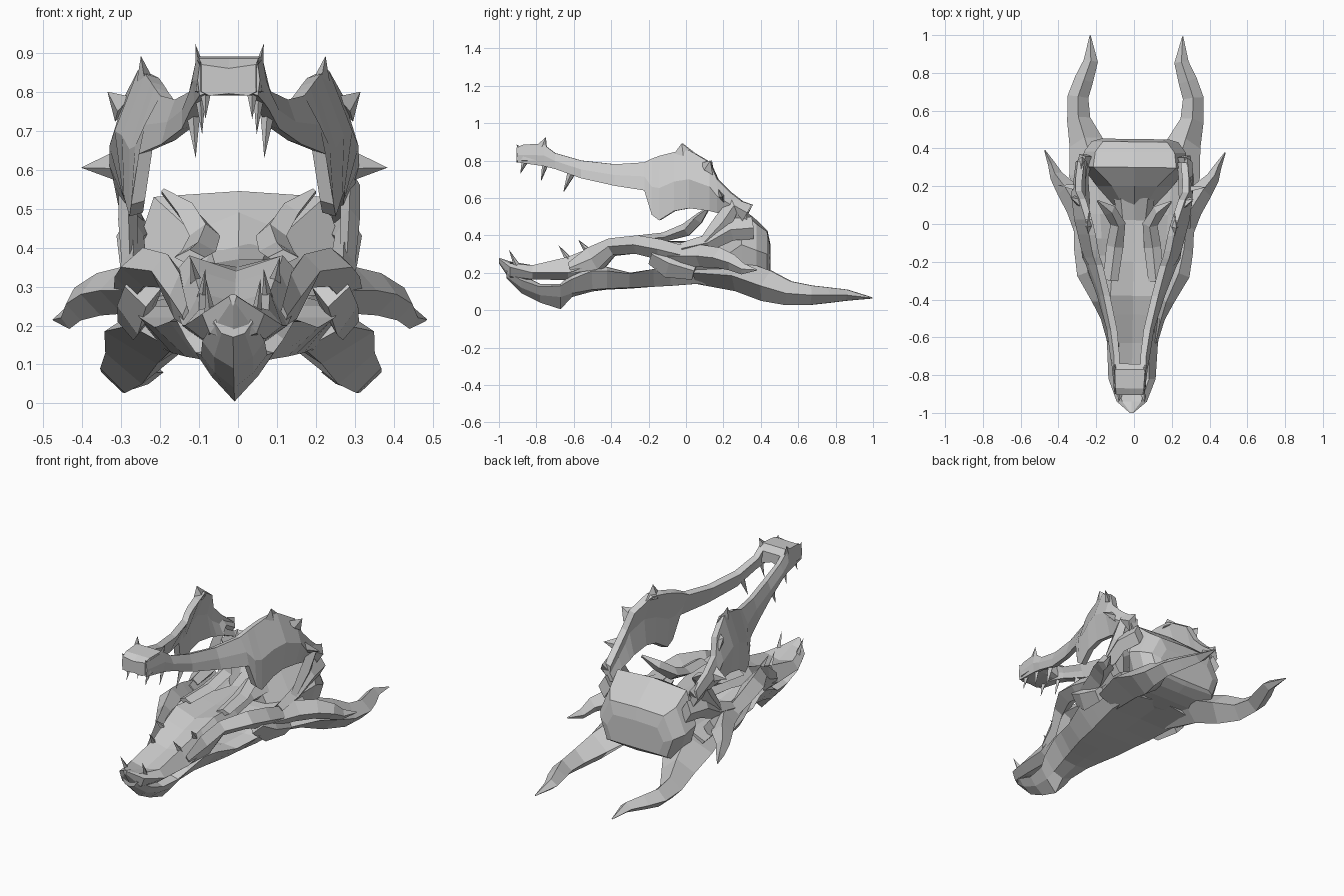
import bpy, bmesh
from mathutils import Vector

bone = bpy.data.materials.new("bone_grey")
bone.diffuse_color = (0.6, 0.6, 0.6, 1)
YAW = -0.013


def finish(name, bm, shift=0.0, mirror=True):
    bmesh.ops.recalc_face_normals(bm, faces=bm.faces)
    me = bpy.data.meshes.new(name)
    bm.to_mesh(me)
    bm.free()
    me.materials.append(bone)
    ob = bpy.data.objects.new(name, me)
    bpy.context.collection.objects.link(ob)
    ob.rotation_euler.z = YAW
    ob.location.x = shift
    if mirror:
        ob.modifiers.new("mirror", 'MIRROR').use_axis[0] = True
    return ob


def skin(bm, rings):
    loops = [[bm.verts.new(p) for p in r] for r in rings]
    for a, b in zip(loops, loops[1:]):
        n = len(a)
        for i in range(n):
            bm.faces.new((a[i], a[(i + 1) % n], b[(i + 1) % n], b[i]))
    bm.faces.new(loops[0])
    bm.faces.new(loops[-1])


def body(name, sections):
    """Symmetric loft: (y, half outline of (x, z) from bottom centre to top centre)."""
    bm = bmesh.new()
    skin(bm, [[(x, y, z) for x, z in h] + [(-x, y, z) for x, z in h[-2:0:-1]]
              for y, h in sections])
    return finish(name, bm, mirror=False)


def limb(name, path, sides=((1, 0), (0, 1), (-1, 0), (0, -1)), up=(0, 0, 1), shift=0.0):
    """Mirrored tapering bar: path of (x, y, z, half width, half height)."""
    bm = bmesh.new()
    pts = [Vector(p[:3]) for p in path]
    rings = []
    for i, p in enumerate(path):
        t = (pts[min(i + 1, len(pts) - 1)] - pts[max(i - 1, 0)]).normalized()
        side = t.cross(Vector(up)).normalized()
        top = side.cross(t)
        rings.append([pts[i] + side * a * p[3] + top * b * p[4] for a, b in sides])
    skin(bm, rings)
    return finish(name, bm, shift)


def spikes(name, items, shift=0.0, edge=(0, 1, 0), flat=1.0):
    """Mirrored four-sided spikes, stretched along an edge: (base, tip, radius)."""
    bm = bmesh.new()
    for base, tip, r in items:
        b, t = Vector(base), Vector(tip)
        d = (t - b).normalized()
        w = d.cross(Vector(edge)).normalized()
        u = w.cross(d) * r
        w *= r * flat
        ring = [bm.verts.new(b + u * i + w * j) for i, j in ((1, 0), (0, 1), (-1, 0), (0, -1))]
        top = bm.verts.new(t)
        for i in range(4):
            bm.faces.new((ring[i], ring[(i + 1) % 4], top))
        bm.faces.new(ring[::-1])
    return finish(name, bm, shift)


# Snout roof and forehead
body("forehead", [
    (-0.96, [(0, .17), (.03, .18), (.05, .21), (.03, .23), (0, .24)]),
    (-0.88, [(0, .09), (.05, .12), (.08, .16), (.04, .19), (0, .19)]),
    (-0.78, [(0, .04), (.05, .08), (.085, .125), (.05, .14), (0, .13)]),
    (-0.67, [(0, .005), (.06, .07), (.10, .13), (.06, .14), (0, .13)]),
    (-0.61, [(0, .07), (.06, .09), (.125, .165), (.08, .20), (0, .19)]),
    (-0.50, [(0, .10), (.08, .11), (.15, .21), (.11, .25), (0, .23)]),
    (-0.42, [(0, .11), (.10, .115), (.17, .21), (.11, .23), (0, .21)]),
    (-0.30, [(0, .115), (.13, .12), (.21, .195), (.13, .20), (0, .19)]),
    (-0.17, [(0, .125), (.15, .125), (.25, .22), (.16, .22), (0, .20)]),
    (-0.08, [(0, .135), (.17, .13), (.27, .25), (.17, .25), (0, .22)]),
    (0.05, [(0, .145), (.19, .14), (.28, .25), (.18, .27), (0, .26)]),
    (0.25, [(0, .16), (.20, .13), (.30, .24), (.20, .28), (0, .28)])])

# Nose and palate
body("palate", [
    (-1.0, [(0, .25), (.005, .26), (.01, .275), (.005, .28), (0, .28)]),
    (-0.94, [(0, .16), (.06, .18), (.08, .23), (.05, .25), (0, .26)]),
    (-0.82, [(0, .17), (.08, .165), (.125, .20), (.09, .24), (0, .22)]),
    (-0.63, [(0, .20), (.08, .16), (.135, .20), (.09, .285), (0, .26)]),
    (-0.48, [(0, .20), (.10, .17), (.155, .25), (.11, .345), (0, .31)]),
    (-0.38, [(0, .30), (.13, .29), (.18, .31), (.12, .38), (0, .34)]),
    (-0.20, [(0, .31), (.08, .31), (.14, .33), (.11, .37), (0, .35)]),
    (0.02, [(0, .28), (.05, .29), (.09, .32), (.06, .36), (0, .37)]),
    (0.22, [(0, .25), (.06, .27), (.12, .34), (.08, .42), (0, .45)])])

# Braincase with broad back plate
body("braincase", [
    (0.10, [(0, .17), (.10, .18), (.12, .25), (.06, .36), (0, .40)]),
    (0.20, [(0, .15), (.17, .16), (.20, .28), (.12, .44), (0, .49)]),
    (0.30, [(0, .15), (.22, .15), (.28, .35), (.22, .53), (0, .545)]),
    (0.38, [(0, .16), (.22, .16), (.27, .32), (.21, .46), (0, .48)]),
    (0.435, [(0, .18), (.19, .19), (.23, .30), (.17, .42), (0, .425)]),
    (0.45, [(0, .20), (.15, .20), (.18, .28), (.14, .35), (0, .355)])])

# Cheek bones above and behind the eye openings
limb("cheek_bone", [(.125, -.62, .225, .01, .03), (.15, -.50, .275, .02, .065),
                    (.18, -.40, .34, .04, .045), (.24, -.26, .35, .06, .05),
                    (.265, -.14, .325, .05, .055), (.28, .02, .285, .04, .05),
                    (.28, .18, .28, .04, .05)])
limb("brow_post", [(.24, -.17, .30, .05, .06), (.26, -.08, .25, .05, .08), (.27, .05, .21, .04, .05)])
limb("temple_bar", [(.27, -.02, .33, .03, .03), (.27, .12, .36, .035, .045),
                    (.28, .24, .43, .035, .06), (.26, .36, .44, .035, .06)])
limb("hinge_bone", [(.28, .10, .36, .02, .03), (.285, .20, .47, .025, .05),
                    (.285, .26, .56, .025, .045), (.28, .33, .52, .025, .05)])

# Curved throat wings
limb("throat_wing", [(.12, -.30, .375, .04, .02), (.10, -.12, .39, .045, .025),
                     (.085, .0, .43, .04, .035), (.13, .07, .49, .035, .03),
                     (.195, .12, .545, .005, .008)])

# Rear horns and side horns
limb("rear_horn", [(.17, .06, .20, .11, .06), (.215, .28, .185, .135, .085), (.26, .43, .13, .09, .085),
                   (.30, .55, .09, .062, .065), (.305, .67, .08, .055, .052),
                   (.275, .76, .08, .05, .042), (.24, .86, .08, .038, .03), (.245, .995, .065, .003, .003)])
limb("side_horn", [(.25, -.08, .29, .05, .06), (.30, .08, .29, .06, .06), (.36, .18, .28, .055, .055),
                   (.415, .25, .255, .035, .045), (.44, .31, .22, .02, .03), (.478, .385, .215, .003, .003)])

# Raised jaw branches: y, top x/z, middle x, bottom x/z, thickness
JAW = [(-.90, .075, .87, .08, .075, .79, .03), (-.76, .085, .885, .095, .09, .77, .03),
       (-.70, .085, .84, .105, .10, .755, .03), (-.56, .105, .80, .125, .125, .705, .035),
       (-.38, .145, .78, .165, .18, .665, .035), (-.22, .185, .79, .225, .24, .64, .035),
       (-.18, .20, .81, .25, .26, .51, .035), (-.14, .21, .825, .265, .265, .48, .035),
       (-.06, .225, .845, .285, .28, .53, .035), (.02, .245, .855, .305, .285, .545, .035),
       (.13, .28, .79, .32, .285, .53, .035),
       (.17, .30, .70, .32, .28, .52, .035), (.24, .30, .63, .31, .28, .50, .035),
       (.33, .29, .56, .30, .27, .46, .035)]
bm = bmesh.new()
skin(bm, [[(xt, y, zt), (xm, y, (zt + zb) / 2), (xb, y, zb), (xb - t, y, zb + .01),
           (xm - t * 1.2, y, (zt + zb) / 2), (xt - t, y, zt - .01)]
          for y, xt, zt, xm, xb, zb, t in JAW])
finish("jaw_branch", bm, -0.012)

# Chin bar joining both jaw branches
bar = body("chin_bar", [
    (-.905, [(0, .795), (.05, .79), (.07, .80), (.07, .87), (0, .86)]),
    (-.87, [(0, .79), (.06, .79), (.085, .80), (.075, .885), (0, .885)]),
    (-.77, [(0, .80), (.06, .79), (.09, .80), (.08, .89), (0, .89)]),
    (-.74, [(0, .81), (.06, .79), (.08, .79), (.075, .86), (0, .86)])])
bar.location.x = -0.012

# Ridge spikes along the jaw, stretched along its edge
spikes("jaw_top_spikes", [((.075, -.775, .86), (.088, -.75, .923), .035),
                          ((.07, -.88, .85), (.075, -.905, .885), .02),
                          ((.225, -.01, .82), (.237, -.02, .892), .07)], -0.012, flat=.35)
spikes("jaw_back_spikes", [((.285, .115, .755), (.325, .135, .80), .05),
                           ((.285, .19, .61), (.393, .20, .605), .05)],
       -0.012, edge=(0, .4, -1), flat=.4)

# Teeth of both jaws
spikes("jaw_teeth", [((.06, -.86, .80), (.06, -.885, .73), .018),
                     ((.075, -.75, .79), (.07, -.775, .69), .018),
                     ((.095, -.61, .74), (.088, -.655, .63), .022)], -0.012, flat=.8)
spikes("skull_teeth", [((.06, -.90, .23), (.07, -.945, .32), .018),
                       ((.085, -.62, .26), (.075, -.68, .345), .02),
                       ((.10, -.52, .31), (.115, -.575, .375), .02)], flat=.8)
